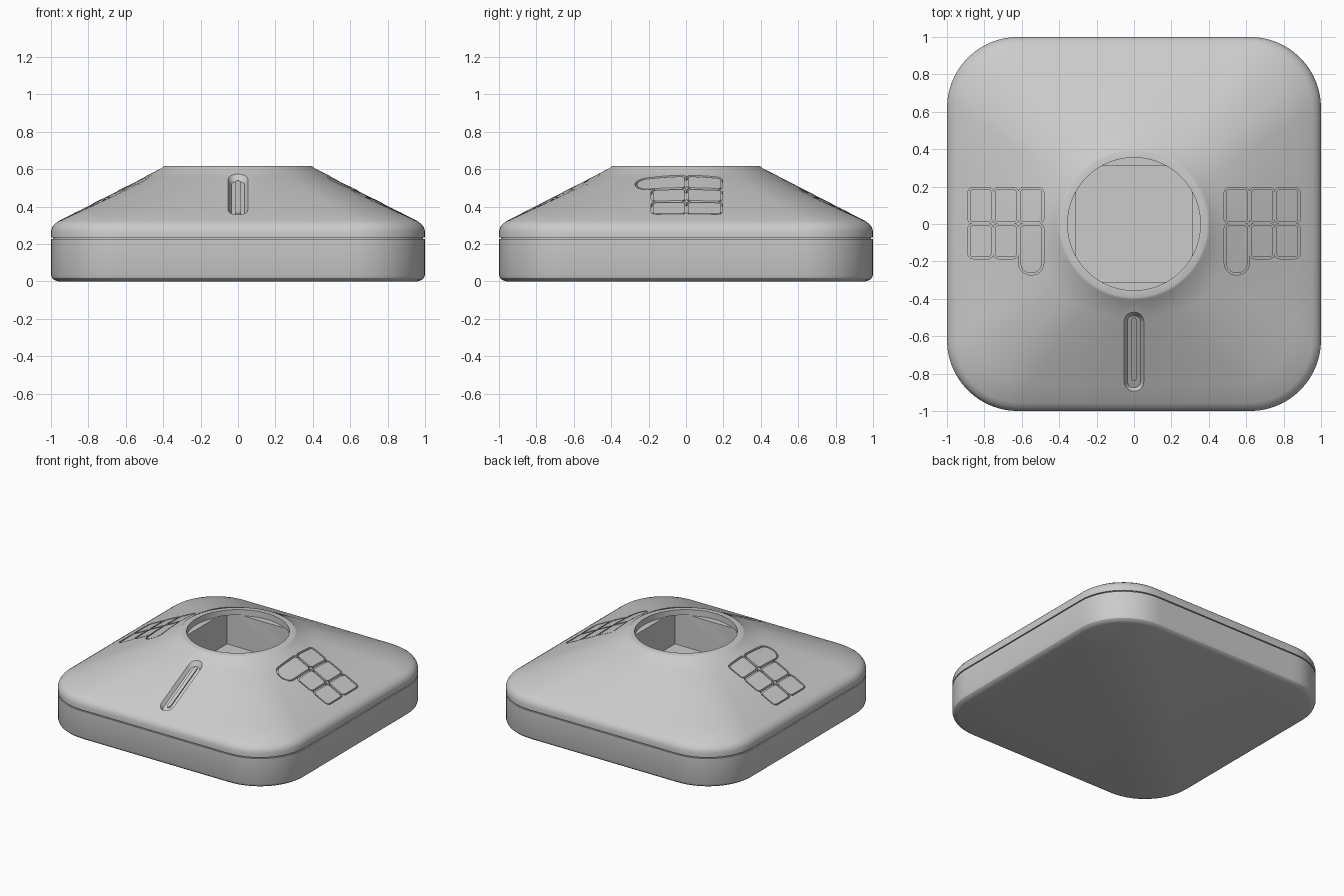
import bpy, bmesh, math
from math import pi, sin, cos, hypot, atan2, sqrt

cube = bpy.data.objects.get("Cube")
if cube:
    bpy.data.objects.remove(cube, do_unlink=True)

grey = bpy.data.materials.new("plain_grey")
grey.use_nodes = True
grey.diffuse_color = (0.6, 0.6, 0.6, 1)
grey.node_tree.nodes["Principled BSDF"].inputs["Base Color"].default_value = grey.diffuse_color

SIDES = 192
CORNER = 0.38
RIM = 0.41            # radius of the round top
LOW_Z, HIGH_Z, EDGE = 0.325, 0.605, 0.045


def square_radius(a, inset):
    """Polar radius of the rounded square outline, shrunk by inset."""
    c, s = sorted((abs(cos(a)), abs(sin(a))), reverse=True)
    half, rad, mid = 1 - inset, CORNER - inset, 1 - CORNER
    if half * s / c <= mid:
        return half / c
    b = mid * (c + s)
    return b + sqrt(max(0, b * b - 2 * mid * mid + rad * rad))


def slope_z(x, y):
    """Height of the sloping roof."""
    outer = square_radius(atan2(y, x), EDGE)
    return LOW_Z + (HIGH_Z - LOW_Z) * (outer - hypot(x, y)) / (outer - RIM)


def finish(name, bm):
    bmesh.ops.recalc_face_normals(bm, faces=bm.faces)
    me = bpy.data.meshes.new(name)
    bm.to_mesh(me)
    bm.free()
    me.materials.append(grey)
    ob = bpy.data.objects.new(name, me)
    bpy.context.collection.objects.link(ob)
    return ob


def select(ob):
    bpy.ops.object.select_all(action='DESELECT')
    ob.select_set(True)
    bpy.context.view_layer.objects.active = ob


def smooth(ob):
    select(ob)
    bpy.ops.object.shade_smooth_by_angle(angle=math.radians(30))


def cut(ob, cutter):
    mod = ob.modifiers.new("cut", 'BOOLEAN')
    mod.operation, mod.solver, mod.object = 'DIFFERENCE', 'EXACT', cutter
    select(ob)
    bpy.ops.object.modifier_apply(modifier=mod.name)
    bpy.data.objects.remove(cutter, do_unlink=True)


def rounded_rect(x0, x1, y0, y1, r_low, r_high, grow=0.0):
    """Rounded rectangle with own radii at its low-y and high-y ends."""
    x0, x1, y0, y1 = x0 - grow, x1 + grow, y0 - grow, y1 + grow
    r_low, r_high = r_low + grow, r_high + grow
    corners = [(x1 - r_high, y1 - r_high, r_high, 0), (x0 + r_high, y1 - r_high, r_high, 1),
               (x0 + r_low, y0 + r_low, r_low, 2), (x1 - r_low, y0 + r_low, r_low, 3)]
    pts = [(cx + r * cos((q + i / 6) * pi / 2), cy + r * sin((q + i / 6) * pi / 2))
           for cx, cy, r, q in corners for i in range(7)]
    # extra points on the long edges so the outline follows the slope
    out = []
    for p, n in zip(pts, pts[1:] + pts[:1]):
        d = hypot(n[0] - p[0], n[1] - p[1])
        if d < 1e-5:
            continue
        k = max(1, round(d / 0.04))
        out += [(p[0] + (n[0] - p[0]) * j / k, p[1] + (n[1] - p[1]) * j / k) for j in range(k)]
    return out


def slope_prism(name, top, top_off, bottom, bottom_off):
    """Solid whose two caps follow the roof at the given offsets."""
    bm = bmesh.new()
    rings = []
    for pts, off in ((top, top_off), (bottom, bottom_off)):
        ring = [bm.verts.new((x, y, slope_z(x, y) + off)) for x, y in pts]
        cx = (min(p[0] for p in pts) + max(p[0] for p in pts)) / 2
        cy = (min(p[1] for p in pts) + max(p[1] for p in pts)) / 2
        mid = bm.verts.new((cx, cy, slope_z(cx, cy) + off))
        for a, b in zip(ring, ring[1:] + ring[:1]):
            bm.faces.new((a, b, mid))
        rings.append(ring)
    t, b = rings
    for i in range(len(t)):
        j = (i + 1) % len(t)
        bm.faces.new((t[i], t[j], b[j], b[i]))
    return finish(name, bm)


# Body: base, seam groove, rounded shoulder, roof lofted to a circle
profile = [(0, 0.04), (0.008, 0.018), (0.018, 0.006), (0.035, 0),
           (0.227, 0), (0.227, 0.01), (0.235, 0.01), (0.235, 0),
           (0.268, 0), (0.289, 0.006), (0.308, 0.02), (LOW_Z, EDGE)]
angles = [2 * pi * i / SIDES for i in range(SIDES)]
levels = [[(square_radius(a, d), z) for a in angles] for z, d in profile]
STEPS = 6
for k in range(1, STEPS + 1):
    t = k / STEPS
    levels.append([(square_radius(a, EDGE) * (1 - t) + RIM * t, LOW_Z + (HIGH_Z - LOW_Z) * t)
                   for a in angles])
for r, z in ((0.402, 0.613), (0.39, 0.617)):
    levels.append([(r, z)] * SIDES)

bm = bmesh.new()
rows = [[bm.verts.new((r * cos(a), r * sin(a), z)) for a, (r, z) in zip(angles, lev)]
        for lev in levels]
for lo, hi in zip(rows, rows[1:]):
    for i in range(SIDES):
        j = (i + 1) % SIDES
        bm.faces.new((lo[i], lo[j], hi[j], hi[i]))
bm.faces.new(rows[0])
bm.faces.new(rows[-1])
body = finish("body", bm)

# Round opening over a square pocket
bpy.ops.mesh.primitive_cylinder_add(vertices=96, radius=0.355, depth=0.2, location=(0, 0, 0.67))
cut(body, bpy.context.object)
bpy.ops.mesh.primitive_cube_add(size=1, location=(0, 0, 0.448))
bpy.context.object.scale = (0.62, 0.62, 0.256)
cut(body, bpy.context.object)

# Front slot with a thin bar on its floor
cut(body, slope_prism("slot_cutter",
                      rounded_rect(-0.058, 0.058, -0.9, -0.465, 0.056, 0.056), 0.01,
                      rounded_rect(-0.036, 0.036, -0.875, -0.49, 0.034, 0.034), -0.03))
bar = rounded_rect(-0.013, 0.013, -0.84, -0.5, 0.012, 0.012)
smooth(slope_prism("slot_bar", bar, -0.02, bar, -0.045))

# Button pads on both flanks, set in grooves
for side, s in (("left", 1), ("right", -1)):
    for col in range(3):
        x0 = 0.49 + 0.135 * col
        xs = sorted((s * x0, s * (x0 + 0.12)))
        for row in range(2):
            long_pad = col == 0 and row == 1
            y0, y1 = (0.009, 0.188) if row == 0 else (-0.265 if long_pad else -0.178, -0.006)
            shape = (*xs, y0, y1, 0.058 if long_pad else 0.02, 0.02)
            hole = rounded_rect(*shape, grow=0.008)
            cut(body, slope_prism("groove_cutter", hole, 0.03, hole, -0.018))
            pad = rounded_rect(*shape, grow=-0.002)
            smooth(slope_prism(f"{side}_button_{col}_{row}", pad, -0.002, pad, -0.03))

smooth(body)
